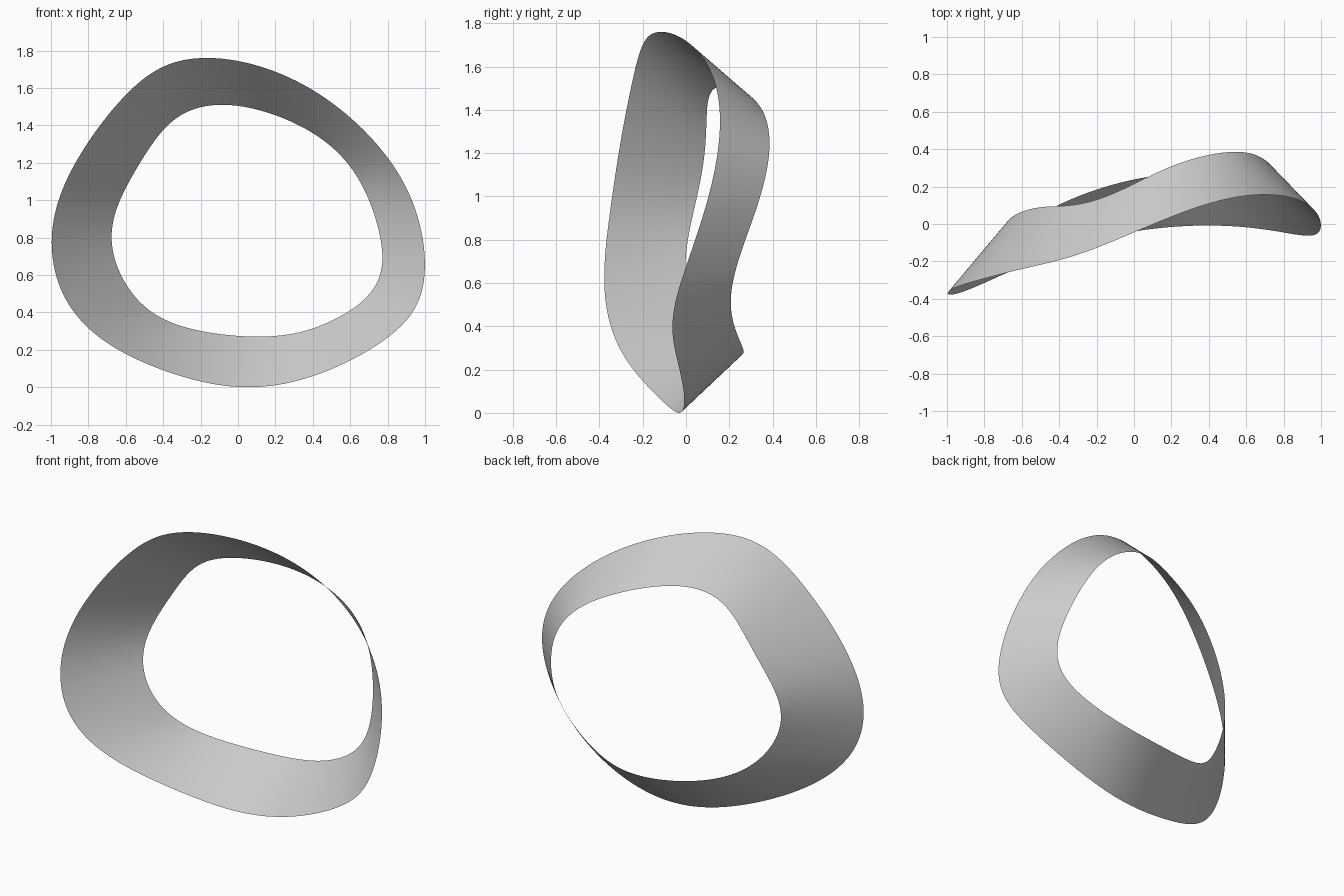
import bpy
from math import cos, sin, pi, radians
from mathutils import Vector

cube = bpy.data.objects.get("Cube")
if cube:
    bpy.data.objects.remove(cube, do_unlink=True)

HARMONICS = 6     # detail kept in the rim curves
STEPS = 192       # divisions around the loop
STRIPS = 6        # divisions across the band

# Matching (outer rim, inner rim) stations around the loop, from the bottom
STATIONS = [
    ((.07, -.03, 0), (.1, .26, .26)),
    ((-.3, -.11, .04), (-.2, .18, .29)),
    ((-.65, -.25, .2), (-.43, .09, .38)),
    ((-.89, -.35, .42), (-.6, .01, .53)),
    ((-1, -.38, .7), (-.67, 0, .75)),
    ((-.96, -.34, .98), (-.64, .05, .96)),
    ((-.83, -.3, 1.25), (-.53, .08, 1.19)),
    ((-.63, -.25, 1.53), (-.39, .1, 1.37)),
    ((-.4, -.19, 1.7), (-.23, .12, 1.48)),
    ((-.15, -.11, 1.75), (-.03, .2, 1.5)),
    ((.2, .04, 1.68), (.18, .3, 1.45)),
    ((.53, .14, 1.49), (.4, .37, 1.35)),
    ((.78, .15, 1.24), (.6, .38, 1.17)),
    ((.94, .1, .97), (.72, .33, .94)),
    ((1, 0, .67), (.77, .24, .7)),
    ((.95, -.06, .43), (.72, .21, .51)),
    ((.78, -.04, .24), (.55, .23, .37)),
    ((.44, -.01, .06), (.34, .26, .29)),
]


def smooth_loop(points):
    """Return a smooth closed curve function fitted through the points."""
    pts = [Vector(p) for p in points]
    n = len(pts)
    mean = sum(pts, Vector()) / n
    terms = []
    for k in range(1, HARMONICS + 1):
        a, b = Vector(), Vector()
        for i, p in enumerate(pts):
            angle = 2 * pi * k * i / n
            a += p * cos(angle) * 2 / n
            b += p * sin(angle) * 2 / n
        terms.append((k, a, b))

    def curve(t):
        point = mean.copy()
        for k, a, b in terms:
            point += a * cos(k * t) + b * sin(k * t)
        return point
    return curve


outer_rim = smooth_loop([s[0] for s in STATIONS])
inner_rim = smooth_loop([s[1] for s in STATIONS])

# Straight rulings joining the two rims
verts = []
for i in range(STEPS):
    t = 2 * pi * i / STEPS
    start, end = outer_rim(t), inner_rim(t)
    verts += [start.lerp(end, j / STRIPS) for j in range(STRIPS + 1)]

# Quads around the closed loop
row = STRIPS + 1
faces = []
for i in range(STEPS):
    here, after = i * row, (i + 1) % STEPS * row
    for j in range(STRIPS):
        faces.append((here + j, here + j + 1, after + j + 1, after + j))

# Rest the band on the ground
lowest = min(v.z for v in verts)
for v in verts:
    v.z -= lowest

mesh = bpy.data.meshes.new("twisted_band")
mesh.from_pydata(verts, [], faces)
mesh.update()
band = bpy.data.objects.new("twisted_band", mesh)
bpy.context.collection.objects.link(band)

bpy.ops.object.select_all(action='DESELECT')
band.select_set(True)
bpy.context.view_layer.objects.active = band
bpy.ops.object.shade_smooth_by_angle(angle=radians(40))
